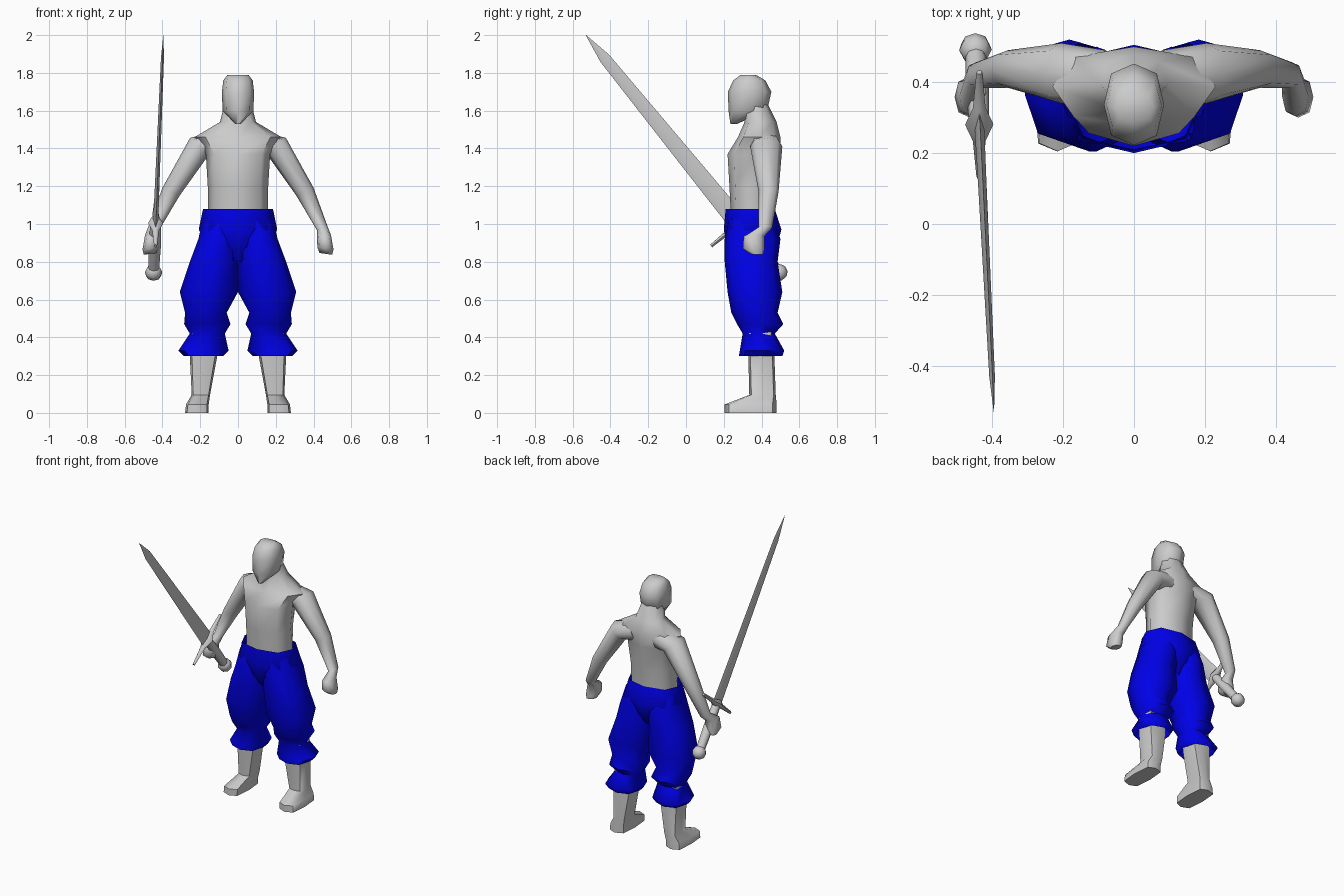
import bpy, bmesh
from math import sin, cos, radians, pi, copysign
from mathutils import Vector, Matrix

if "Cube" in bpy.data.objects:
    bpy.data.objects.remove(bpy.data.objects["Cube"])

blue = bpy.data.materials.new("blue_cloth")
blue.diffuse_color = (0.0, 0.0, 0.8, 1)
blue.use_nodes = True
blue.node_tree.nodes["Principled BSDF"].inputs["Base Color"].default_value = blue.diffuse_color


def power(v, e):
    return 0.0 if abs(v) < 1e-6 else copysign(abs(v) ** e, v)


def loft(name, rings, n=8, e=1.0, caps=True, mat=None, matrix=None, side=1, angle=60):
    """Skin rings (cx, cy, cz, half_x, half_y, tilt about y); e < 1 squares the section."""
    bm = bmesh.new()
    loops = []
    for cx, cy, cz, a, b, *tilt in rings:
        t = radians(tilt[0]) if tilt else 0
        loop = []
        for i in range(n):
            ang = 2 * pi * i / n
            u, v = a * power(cos(ang), e), b * power(sin(ang), e)
            p = Vector((side * (cx + u * cos(t)), cy + v, cz + u * sin(t)))
            loop.append(bm.verts.new(matrix @ p if matrix else p))
        loops.append(loop)
    for lo, hi in zip(loops, loops[1:]):
        for i in range(n):
            j = (i + 1) % n
            bm.faces.new((lo[i], lo[j], hi[j], hi[i]))
    if caps:
        bm.faces.new(loops[0])
        bm.faces.new(loops[-1])
    bmesh.ops.recalc_face_normals(bm, faces=bm.faces)
    me = bpy.data.meshes.new(name)
    bm.to_mesh(me)
    bm.free()
    ob = bpy.data.objects.new(name, me)
    bpy.context.collection.objects.link(ob)
    if mat:
        me.materials.append(mat)
    bpy.ops.object.select_all(action='DESELECT')
    ob.select_set(True)
    bpy.context.view_layer.objects.active = ob
    bpy.ops.object.shade_smooth_by_angle(angle=radians(angle))
    return ob


def span(z, w, y0, y1, cx=0.0):
    """Horizontal ring from half width and front/back y."""
    return (cx, (y0 + y1) / 2, z, w, (y1 - y0) / 2)


def leg_span(z, x0, x1, y0, y1):
    return span(z, (x1 - x0) / 2, y0, y1, (x0 + x1) / 2)


# Torso and neck
loft("torso", [
    span(1.00, .16, .24, .46), span(1.20, .16, .23, .47), span(1.37, .17, .22, .50),
    span(1.46, .23, .275, .50), span(1.54, .095, .31, .48), span(1.64, .07, .29, .43)], e=0.85)

# Head with pointed chin
loft("head", [
    span(1.53, .015, .235, .27), span(1.60, .082, .225, .43), span(1.70, .085, .222, .452),
    span(1.76, .078, .25, .42), span(1.79, .055, .29, .37)], e=0.8)

# Trouser seat
loft("trouser_seat", [
    span(1.08, .185, .21, .47), span(.97, .208, .20, .505), span(.88, .15, .22, .48),
    span(.80, .06, .27, .43)], e=0.8, caps=False, mat=blue)

for s, tag in ((1, "left"), (-1, "right")):
    # Baggy trouser leg, pinched above a flared cuff
    loft(tag + "_trouser_leg", [
        leg_span(1.03, .01, .185, .23, .46), leg_span(.92, 0, .21, .205, .50),
        leg_span(.80, 0, .255, .205, .485), leg_span(.64, .0, .308, .22, .51),
        leg_span(.53, .06, .28, .24, .485), leg_span(.47, .04, .285, .27, .515),
        leg_span(.42, .07, .255, .30, .47), leg_span(.33, .05, .315, .285, .52),
        leg_span(.30, .08, .285, .28, .51)], e=0.8, caps=False, mat=blue, side=s)

    # Shin and foot
    loft(tag + "_shin_and_foot", [
        leg_span(0, .155, .28, .205, .48), leg_span(.045, .155, .275, .205, .48),
        leg_span(.095, .148, .245, .335, .475), leg_span(.30, .11, .255, .33, .468),
        leg_span(.46, .10, .25, .32, .46)], e=0.5, side=s)

    # Arm from inside the chest down to the fist
    loft(tag + "_arm", [
        (.08, .415, 1.43, .07, .075, 65), (.205, .425, 1.41, .067, .085, 43),
        (.355, .437, 1.17, .050, .053, 25), (.445, .42, .98, .030, .036, 25),
        (.455, .36, .935, .038, .055, 10), (.463, .358, .87, .043, .058, -8),
        (.465, .375, .842, .034, .035, -8)], e=0.85, side=s)

# Sword frame: local z runs from pommel to tip, local y along the guard
pommel, tip = Vector((-.447, .493, .742)), Vector((-.395, -.53, 2.0))
length = (tip - pommel).length
z_ax = (tip - pommel).normalized()
x_ax = Vector((1, 0, 0))
x_ax = (x_ax - z_ax * x_ax.dot(z_ax)).normalized()
y_ax = z_ax.cross(x_ax)
frame = Matrix.Translation(pommel) @ Matrix((x_ax, y_ax, z_ax)).transposed().to_4x4()

loft("sword_pommel", [(0, 0, z, r, r) for z, r in
     ((-.04, .018), (-.022, .04), (.004, .046), (.026, .038), (.04, .024))], matrix=frame)
loft("sword_grip", [(0, 0, .03, .029, .029), (0, 0, .18, .033, .033), (0, 0, .33, .028, .028)],
     matrix=frame)
loft("sword_blade", [(0, 0, .32, .014, .052), (0, 0, .60, .012, .047),
     (0, 0, length - .16, .008, .030), (0, 0, length, .0006, .001)],
     n=4, matrix=frame, angle=30)
guard_frame = frame @ Matrix.Translation((0, 0, .337)) @ Matrix.Rotation(-pi / 2, 4, 'X')
loft("sword_guard", [(0, 0, y, a, b) for y, a, b in
     ((-.19, .008, .010), (-.06, .018, .015), (0, .040, .032), (.06, .018, .015), (.19, .008, .010))],
     n=6, matrix=guard_frame)
